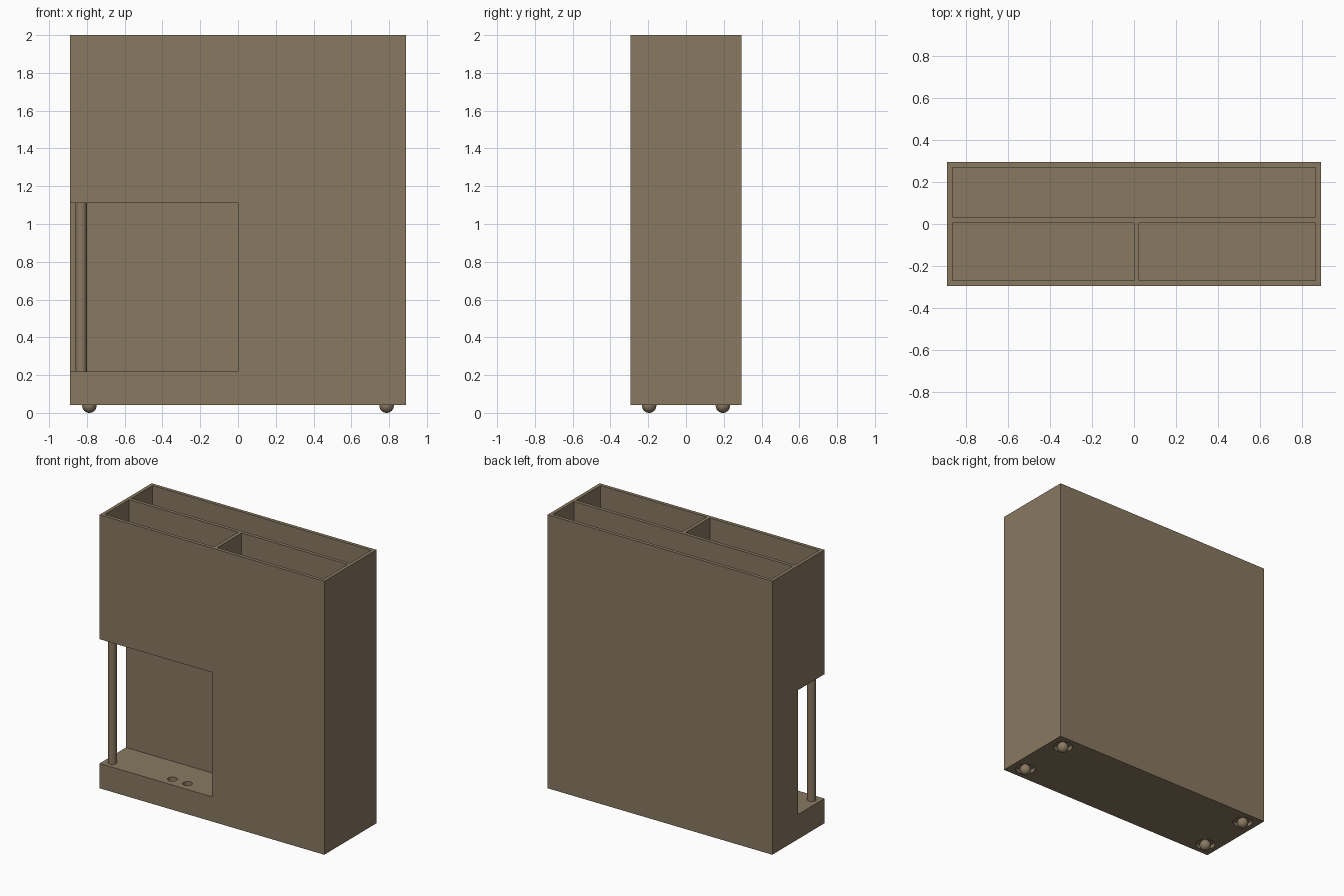
import bpy, math

if "Cube" in bpy.data.objects:
    bpy.data.objects.remove(bpy.data.objects["Cube"])

wood = bpy.data.materials.new("wood_brown")
wood.diffuse_color = (0.25, 0.19, 0.12, 1)
wood.use_nodes = True
wood.node_tree.nodes["Principled BSDF"].inputs["Base Color"].default_value = wood.diffuse_color


def finish(obj, name, smooth=False):
    obj.name = name
    obj.data.materials.append(wood)
    if smooth:
        bpy.ops.object.shade_smooth_by_angle(angle=math.radians(40))
    return obj


def box(name, x0, x1, y0, y1, z0, z1):
    bpy.ops.mesh.primitive_cube_add(size=1, location=((x0 + x1) / 2, (y0 + y1) / 2, (z0 + z1) / 2))
    obj = bpy.context.object
    obj.scale = (x1 - x0, y1 - y0, z1 - z0)
    bpy.ops.object.transform_apply(location=False, rotation=False, scale=True)
    return finish(obj, name)


def cylinder(name, x, y, z0, z1, r, smooth=False):
    bpy.ops.mesh.primitive_cylinder_add(vertices=32, radius=r, depth=z1 - z0,
                                        location=(x, y, (z0 + z1) / 2))
    return finish(bpy.context.object, name, smooth)


W, D, Z0, H = 0.89, 0.295, 0.043, 2.0
foot_spots = [(sx * 0.787, sy * 0.195) for sx in (-1, 1) for sy in (-1, 1)]

# Cabinet block
cabinet = box("cabinet", -W, W, -D, D, Z0, H)

# Three open-topped compartments and the corner niche
cutters = [
    box("cut_back_bay", -0.865, 0.865, 0.03, 0.27, 0.22, 2.1),
    box("cut_right_bay", 0.025, 0.865, -0.27, 0.005, 0.22, 2.1),
    box("cut_left_bay", -0.865, 0.0, -0.27, 0.005, 1.14, 2.1),
    box("cut_niche", -1.0, 0.0, -0.5, 0.005, 0.22, 1.11),
]
# Round holes in the niche floor
cutters += [cylinder("cut_floor_hole", x, -0.22, 0.16, 0.3, 0.032) for x in (-0.365, -0.245)]
# Sockets for the ball feet
cutters += [cylinder("cut_foot_socket", x, y, -0.1, 0.07, 0.065) for x, y in foot_spots]

for c in cutters:
    c.hide_render = True
    mod = cabinet.modifiers.new(c.name, "BOOLEAN")
    mod.operation = "DIFFERENCE"
    mod.solver = "EXACT"
    mod.object = c
bpy.ops.object.select_all(action="DESELECT")
cabinet.select_set(True)
bpy.context.view_layer.objects.active = cabinet
for mod in list(cabinet.modifiers):
    bpy.ops.object.modifier_apply(modifier=mod.name)
for c in cutters:
    bpy.data.objects.remove(c, do_unlink=True)
bpy.ops.object.shade_smooth_by_angle(angle=math.radians(30))

# Corner post across the niche opening
cylinder("corner_post", -0.83, -0.235, 0.22, 1.11, 0.03, smooth=True)

# Ball feet
for x, y in foot_spots:
    bpy.ops.mesh.primitive_uv_sphere_add(segments=32, ring_count=16, radius=0.038, location=(x, y, 0.038))
    finish(bpy.context.object, "ball_foot", smooth=True)
